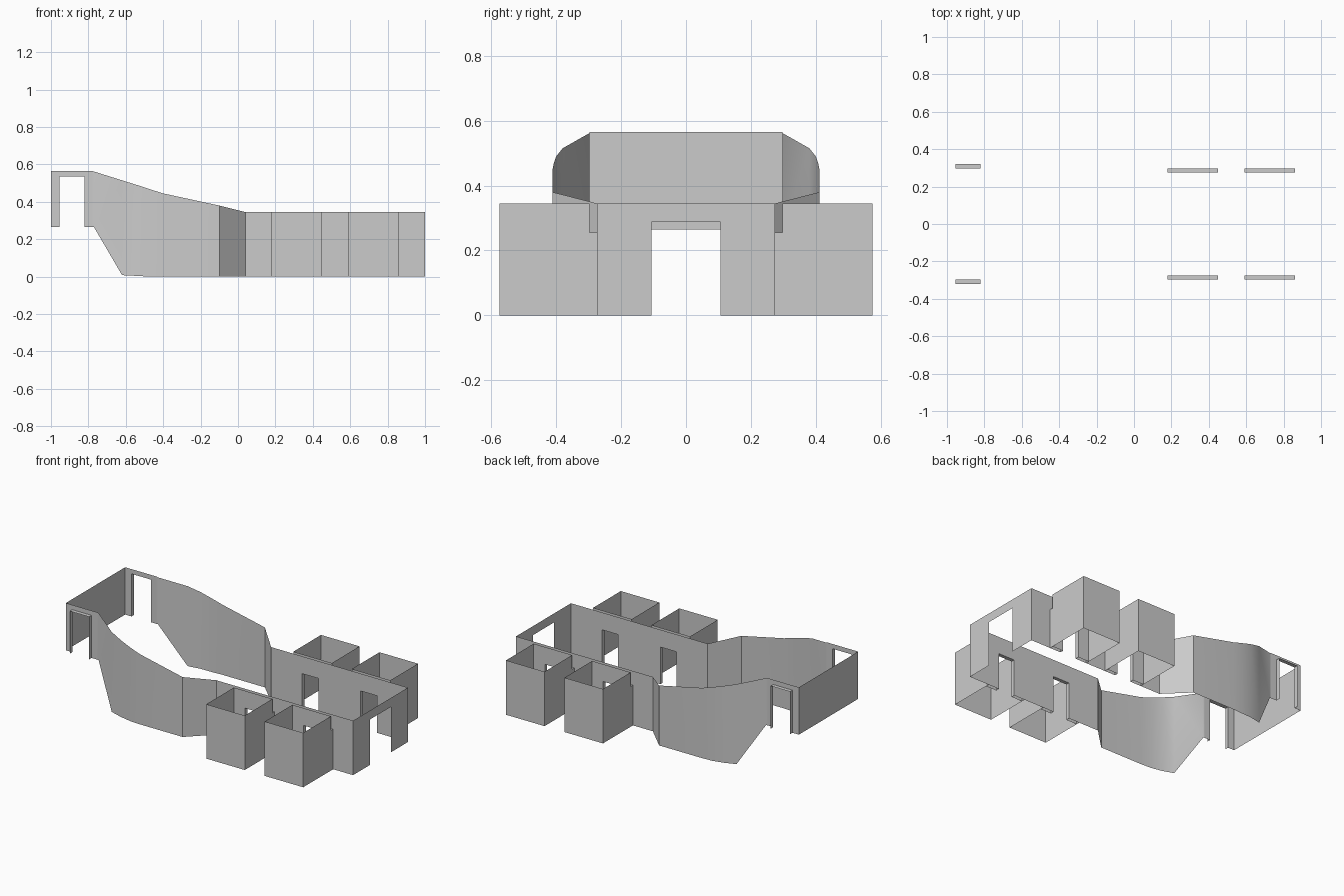
import bpy, bmesh
from mathutils import Vector

if "Cube" in bpy.data.objects:
    bpy.data.objects.remove(bpy.data.objects["Cube"])


def make(name, quads, mirror=True, smooth=False):
    """Join quads into one thin sheet object, optionally mirrored across y = 0."""
    bm = bmesh.new()
    for q in quads:
        bm.faces.new([bm.verts.new(p) for p in q])
    bmesh.ops.remove_doubles(bm, verts=bm.verts, dist=0.0005)
    me = bpy.data.meshes.new(name)
    bm.to_mesh(me)
    bm.free()
    ob = bpy.data.objects.new(name, me)
    bpy.context.collection.objects.link(ob)
    if mirror:
        m = ob.modifiers.new("mirror", 'MIRROR')
        m.use_axis = (False, True, False)
        m.use_mirror_merge = False
    if smooth:
        bpy.context.view_layer.objects.active = ob
        ob.select_set(True)
        bpy.ops.object.shade_smooth_by_angle(angle=0.6)
        ob.select_set(False)
    return ob


def wall(a, b, z0, z1):
    """Upright quad between two plan points."""
    return [[(*a, z0), (*b, z0), (*b, z1), (*a, z1)]]


def door_wall(a, b, z0, z1, d0, d1, dz):
    """Wall with an opening between distances d0 and d1, up to height dz."""
    a, b = Vector(a), Vector(b)
    u = (b - a).normalized()
    p, q = a + u * d0, a + u * d1
    return wall(a, p, z0, z1) + wall(p, q, dz, z1) + wall(q, b, z0, z1)


def cap(x0, x1, y0, y1, z):
    return [[(x0, y0, z), (x1, y0, z), (x1, y1, z), (x0, y1, z)]]


def reveal(x0, x1, y0, y1, z0, z1):
    """Two jambs and a flat top joining them."""
    return wall((x0, y0), (x0, y1), z0, z1) + wall((x1, y0), (x1, y1), z0, z1) + cap(x0, x1, y0, y1, z1)


H = 0.345                 # hall wall height
YW, YB, YO = 0.275, 0.298, 0.575   # hall wall, booth inner wall, booth outer wall
X0 = 0.04
BOOTHS = [(0.18, 0.45), (0.59, 0.86)]
INSET, DOOR_H = 0.078, 0.235

# Straight side walls of the hall with two doors each
side = []
xs = [X0, 0.52, 1.0]
for (x0, x1), a, b in zip(BOOTHS, xs, xs[1:]):
    side += door_wall((a, YW), (b, YW), 0, H, x0 + INSET - a, x1 - INSET - a, DOOR_H)
make("hall_side_walls", side)

# Booths: thick doorway slab plus open-topped room
for i, (x0, x1) in enumerate(BOOTHS):
    w = x1 - x0
    make(f"booth_doorways_{i + 1}",
         reveal(x0, x1, YW, YB, 0, 0.255)
         + reveal(x0 + INSET, x1 - INSET, YW, YB, 0, DOOR_H))
    make(f"booth_walls_{i + 1}",
         door_wall((x0, YB), (x1, YB), 0, H, INSET, w - INSET, DOOR_H)
         + wall((x0, YB), (x0, YO), 0, H)
         + wall((x0, YO), (x1, YO), 0, H)
         + wall((x1, YO), (x1, YB), 0, H))

# Entrance wall with a wide opening
make("entrance_wall",
     door_wall((1, -YW), (1, YW), 0, H, YW - 0.107, YW + 0.107, 0.288), mirror=False)

# Curved side walls: x, y, bottom z, top z
prof = [(-0.78, 0.297, 0.265, 0.565), (-0.77, 0.297, 0.265, 0.562),
        (-0.62, 0.38, 0.008, 0.515), (-0.54, 0.40, 0.004, 0.49),
        (-0.47, 0.408, 0, 0.467), (-0.40, 0.412, 0, 0.445),
        (-0.10, 0.412, 0, 0.38), (X0, YW, 0, H)]
make("curved_side_walls",
     [[(a[0], a[1], a[2]), (b[0], b[1], b[2]), (b[0], b[1], b[3]), (a[0], a[1], a[3])]
      for a, b in zip(prof, prof[1:])], smooth=True)

# Raised side openings at the far end
YS = 0.297
make("stage_side_walls",
     door_wall((-1, YS), (-0.78, YS), 0.265, 0.565, 0.045, 0.18, 0.535))
make("stage_door_reveals", reveal(-0.955, -0.82, YS, 0.322, 0.265, 0.535))

# Raised back wall
make("stage_back_wall", wall((-1, -YS), (-1, YS), 0.265, 0.565), mirror=False)
